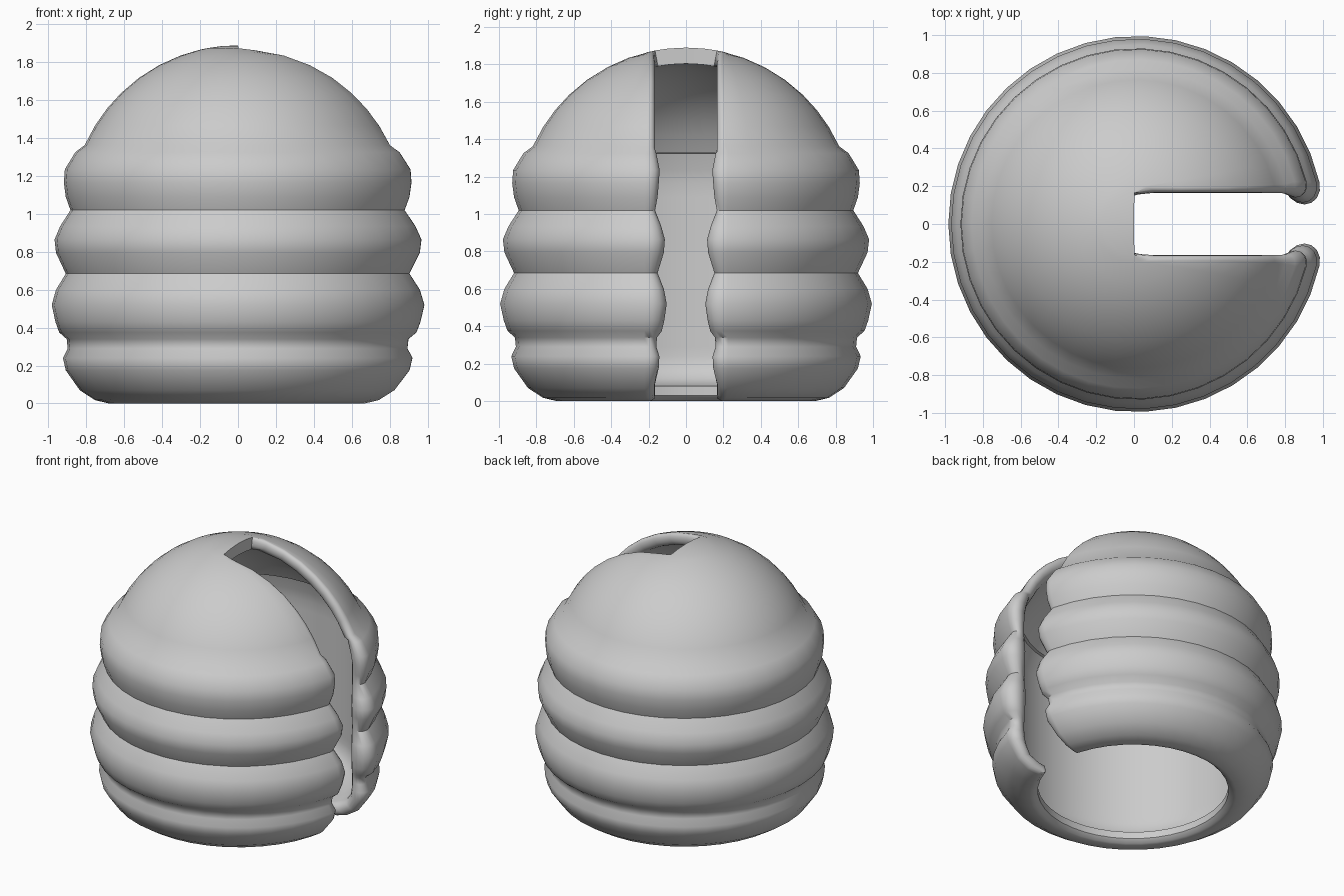
import bpy, bmesh, math

if "Cube" in bpy.data.objects:
    bpy.data.objects.remove(bpy.data.objects["Cube"])

SEG = 36            # columns around the shell
ARC = 8             # steps round each slot edge
DOME_R, DOME_Z = 0.9, 0.99
SKIN = 0.905        # inner dome size relative to the outer

# wall rows, top to bottom: outer radius, outer z, inner radius, inner z
wall = []

# dome cap: two concentric spheres
for deg in (0, 6, 10.6, 13.2, 20, 28, 36, 44, 51, 58, 65.5):
    s, c = DOME_R * math.sin(math.radians(deg)), DOME_R * math.cos(math.radians(deg))
    wall.append((s, DOME_Z + c, s * SKIN, DOME_Z + c * SKIN))

# ribs outside, plain wall inside
for r, z in [(0.87, 1.325), (0.925, 1.235), (0.93, 1.165), (0.92, 1.09), (0.895, 1.02),
             (0.95, 0.935), (0.98, 0.865), (0.972, 0.795), (0.92, 0.685),
             (0.972, 0.60), (0.995, 0.52), (0.975, 0.43), (0.955, 0.375),
             (0.915, 0.34), (0.91, 0.29)]:
    wall.append((r, z, min(0.80, 0.75 + 0.3 * (1.36 - z)), z))

# base ring curling inward to a flat lip
wall += [(0.935, 0.24, 0.80, 0.24), (0.92, 0.175, 0.79, 0.18),
         (0.845, 0.07, 0.75, 0.12), (0.765, 0.018, 0.68, 0.09),
         (0.69, 0.0, 0.635, 0.08), (0.66, 0.006, 0.635, 0.03)]


def section(ro, zo, ri, zi):
    """Closed C-shaped loop: outside, rounded slot edge, inside, rounded edge."""
    thick = ro - ri
    half = 0.165 - 0.65 * max(0, thick - 0.1)   # slot narrows at the ribs
    edge = max(0.03, 0.6 * thick)

    def point(t, h, u):
        r, z = ri + (ro - ri) * t, zi + (zo - zi) * t
        a0 = math.asin(min(1.0, h / max(r, 1e-6)))
        a = a0 + (2 * math.pi - 2 * a0) * u
        # the shell flares a touch at the slot side
        return (r * math.cos(a) + 0.012 * min(1, r), r * math.sin(a), z)

    def arc(k):
        p = math.pi * k / ARC
        return 0.5 + 0.5 * math.cos(p), half + edge * (1 - math.sin(p))

    pts = [point(1, half + edge, j / SEG) for j in range(SEG + 1)]
    pts += [point(*arc(k), 1) for k in range(1, ARC)]
    pts += [point(0, half + edge, j / SEG) for j in range(SEG, -1, -1)]
    pts += [point(*arc(k), 0) for k in range(ARC - 1, 0, -1)]
    return pts


# slotted shell
bm = bmesh.new()
rings = [[bm.verts.new(p) for p in section(*row)] for row in wall]
n = len(rings[0])
for a, b in zip(rings, rings[1:]):
    for k in range(n):
        m = (k + 1) % n
        bm.faces.new((a[k], a[m], b[m], b[k]))

# bottom lip
last = rings[-1]
inner = last[SEG + ARC:SEG + ARC + SEG + 1][::-1]
for j in range(SEG):
    bm.faces.new((last[j], last[j + 1], inner[j + 1], inner[j]))
bm.faces.new(last[SEG:SEG + ARC + 1])
bm.faces.new(last[2 * SEG + ARC:] + [last[0]])

bmesh.ops.remove_doubles(bm, verts=bm.verts, dist=1e-4)
bmesh.ops.recalc_face_normals(bm, faces=bm.faces)
mesh = bpy.data.meshes.new("slotted_ribbed_dome")
bm.to_mesh(mesh)
bm.free()
dome = bpy.data.objects.new("slotted_ribbed_dome", mesh)
bpy.context.collection.objects.link(dome)
bpy.context.view_layer.objects.active = dome
dome.select_set(True)
bpy.ops.object.shade_smooth_by_angle(angle=math.radians(44))
